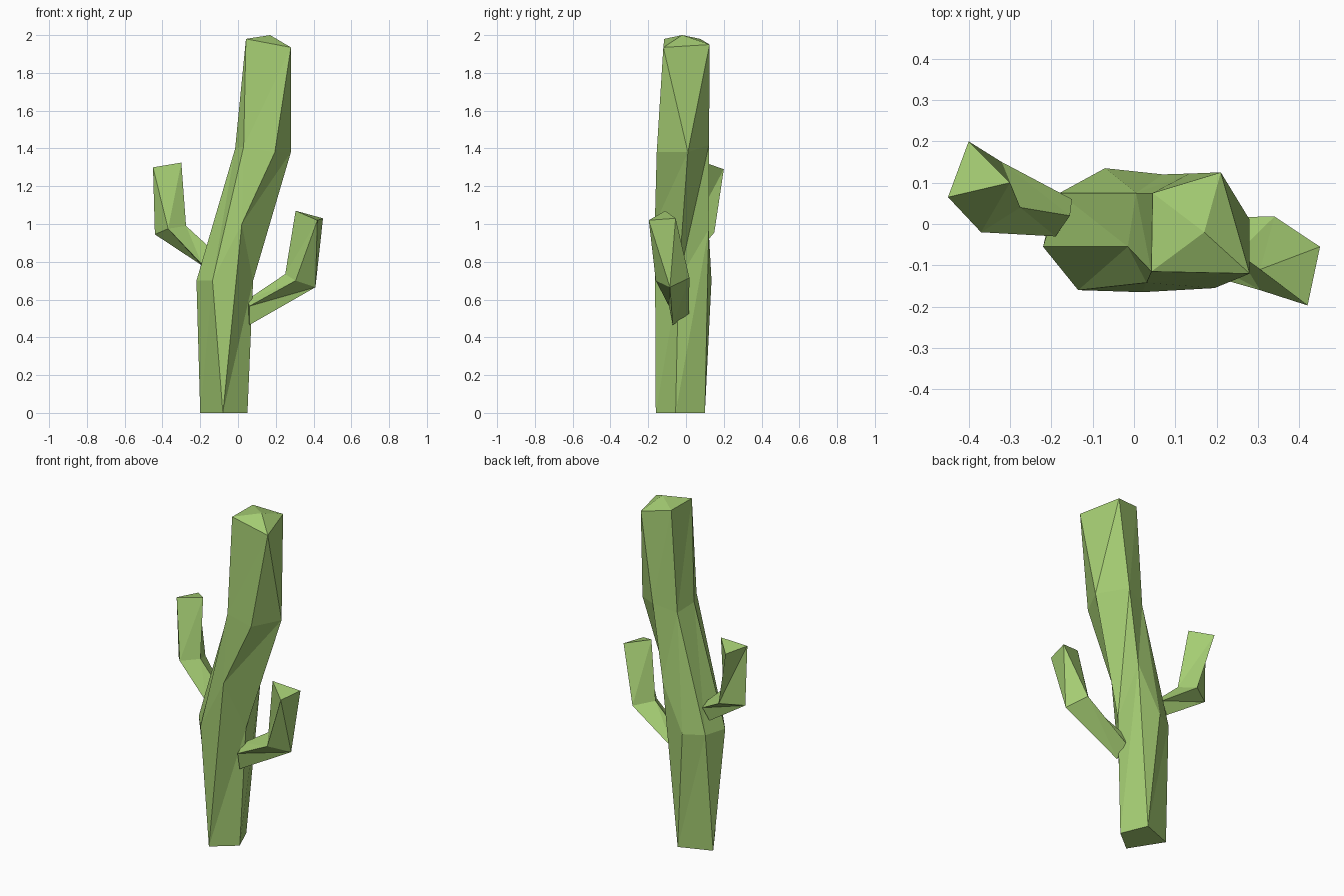
import bpy, bmesh

if "Cube" in bpy.data.objects:
    bpy.data.objects.remove(bpy.data.objects["Cube"])

green = bpy.data.materials.new("cactus green")
green.diffuse_color = (0.376, 0.61, 0.171, 1)
green.use_nodes = True
green.node_tree.nodes["Principled BSDF"].inputs["Base Color"].default_value = green.diffuse_color


def loft(name, points, rings):
    """Skin lettered points ring by ring; repeated letters merge columns."""
    bm = bmesh.new()
    v = {k: bm.verts.new(p) for k, p in points.items()}

    def face(keys):
        keys = list(dict.fromkeys(keys))
        if len(keys) > 2:
            bm.faces.new([v[k] for k in keys])

    for lo, hi in zip(rings, rings[1:]):
        n = len(lo)
        for i in range(n):
            j = (i + 1) % n
            face((lo[i], lo[j], hi[j]))
            face((lo[i], hi[j], hi[i]))
    face(rings[0][::-1])
    face(rings[-1])
    bmesh.ops.recalc_face_normals(bm, faces=bm.faces)
    mesh = bpy.data.meshes.new(name)
    bm.to_mesh(mesh)
    bm.free()
    mesh.materials.append(green)
    bpy.context.collection.objects.link(bpy.data.objects.new(name, mesh))


# Leaning faceted trunk with a low pointed top
loft("trunk", {
    "F": (-.08, -.16, 0), "R": (.05, -.055, 0), "K": (-.015, .10, 0), "L": (-.2, .03, 0),
    "A": (-.135, -.16, .7), "B": (-.22, -.055, .7), "C": (.02, -.165, 1.0),
    "D": (.08, -.04, .7), "E": (-.18, .075, .7), "G": (-.07, .135, .7), "H": (.07, .12, .97),
    "P": (-.015, -.055, 1.4), "Q": (.03, -.142, 1.41), "O": (.195, -.155, 1.38),
    "I": (.28, .01, 1.38), "J": (.134, .122, 1.42), "M": (.005, .075, 1.38),
    "T": (.042, -.115, 1.98), "U": (.28, -.12, 1.935), "V": (.21, .125, 1.95),
    "W": (.045, .075, 1.98), "X": (.17, -.02, 2.0),
}, ["FFFRKKLL", "ACCDHGEB", "PQOIJMMP", "TTUUVWWT", "XXXXXXXX"])

# Left arm: square section tapering to a triangular tip
loft("left_arm", {
    "a": (-.19, -.03, .785), "b": (-.155, .02, .88), "c": (-.15, .06, .85), "d": (-.19, .05, .78),
    "e": (-.37, -.02, .975), "f": (-.275, .04, .99), "g": (-.32, .15, .955), "h": (-.44, .07, .945),
    "i": (-.45, .065, 1.30), "j": (-.30, .10, 1.325), "k": (-.40, .20, 1.29),
}, ["abcd", "efgh", "ijki"])

# Right arm: same build, lower on the trunk
loft("right_arm", {
    "a": (.06, -.09, .565), "b": (.06, -.07, .465), "c": (.07, .015, .525), "d": (.05, -.02, .60),
    "e": (.305, -.16, .70), "f": (.41, -.085, .665), "g": (.34, .018, .715), "h": (.25, -.07, .735),
    "i": (.42, -.197, 1.02), "j": (.45, -.055, 1.03), "k": (.305, -.11, 1.07),
}, ["abcd", "efgh", "iijk"])
